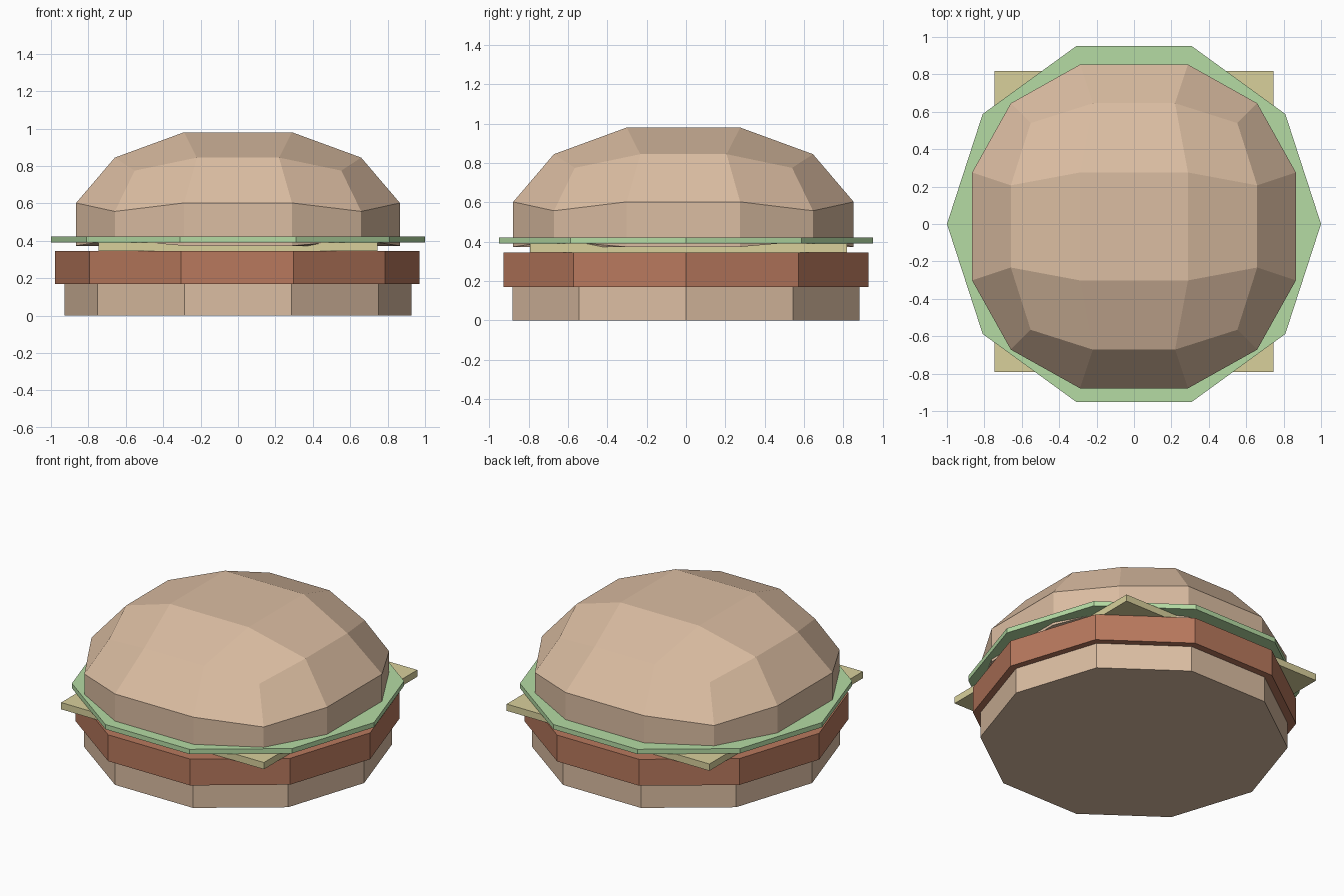
import bpy
import bmesh
from mathutils import Vector

if "Cube" in bpy.data.objects:
    bpy.data.objects.remove(bpy.data.objects["Cube"])


def material(name, rgb):
    mat = bpy.data.materials.new(name)
    mat.use_nodes = True
    colour = (*rgb, 1)
    mat.diffuse_color = colour
    mat.node_tree.nodes["Principled BSDF"].inputs["Base Color"].default_value = colour
    return mat


bread = material("bread", (0.71, 0.51, 0.36))
meat = material("meat", (0.48, 0.19, 0.11))
cheese = material("cheese", (0.69, 0.63, 0.33))
salad = material("salad", (0.46, 0.71, 0.37))


def finish(name, bm, mat):
    bmesh.ops.recalc_face_normals(bm, faces=bm.faces)
    mesh = bpy.data.meshes.new(name)
    bm.to_mesh(mesh)
    bm.free()
    mesh.materials.append(mat)
    obj = bpy.data.objects.new(name, mesh)
    bpy.context.collection.objects.link(obj)
    return obj


def disc(name, radius, low, high, mat, x=0):
    """Ten-sided slab with a corner pointing along x."""
    bpy.ops.mesh.primitive_cylinder_add(
        vertices=10, radius=radius, depth=high - low,
        location=(x, 0, (low + high) / 2), rotation=(0, 0, 1.5707963))
    obj = bpy.context.object
    obj.name = name
    obj.data.materials.append(mat)


# Stacked round layers
disc("bottom_bun", 0.927, 0, 0.17, bread)
disc("patty", 0.975, 0.17, 0.345, meat, x=-0.004)
disc("lettuce", 1.0, 0.39, 0.422, salad)

# Square cheese slice
bm = bmesh.new()
bmesh.ops.create_cube(bm, size=1)
bmesh.ops.scale(bm, vec=(1.49, 1.61, 0.045), verts=bm.verts)
slice_obj = finish("cheese_slice", bm, cheese)
slice_obj.location = (0, 0.013, 0.3675)

# Top bun: a gridded cube rounded to a flattened dome, open underside capped
bm = bmesh.new()
bmesh.ops.create_cube(bm, size=2)
bmesh.ops.subdivide_edges(bm, edges=bm.edges[:], cuts=2, use_grid_fill=True)
bmesh.ops.delete(bm, geom=[v for v in bm.verts if v.co.z < -0.9], context='VERTS')
for v in bm.verts:
    rim = v.co.z < 0
    corner = min(abs(v.co.x), abs(v.co.y)) > 0.9
    p = v.co.normalized() * 0.957
    z = (0.405 if corner else 0.373) if rim else 0.413 + 0.655 * p.z
    v.co = Vector((p.x, p.y - 0.013, z))
bmesh.ops.holes_fill(bm, edges=[e for e in bm.edges if e.is_boundary], sides=0)
finish("top_bun", bm, bread)
